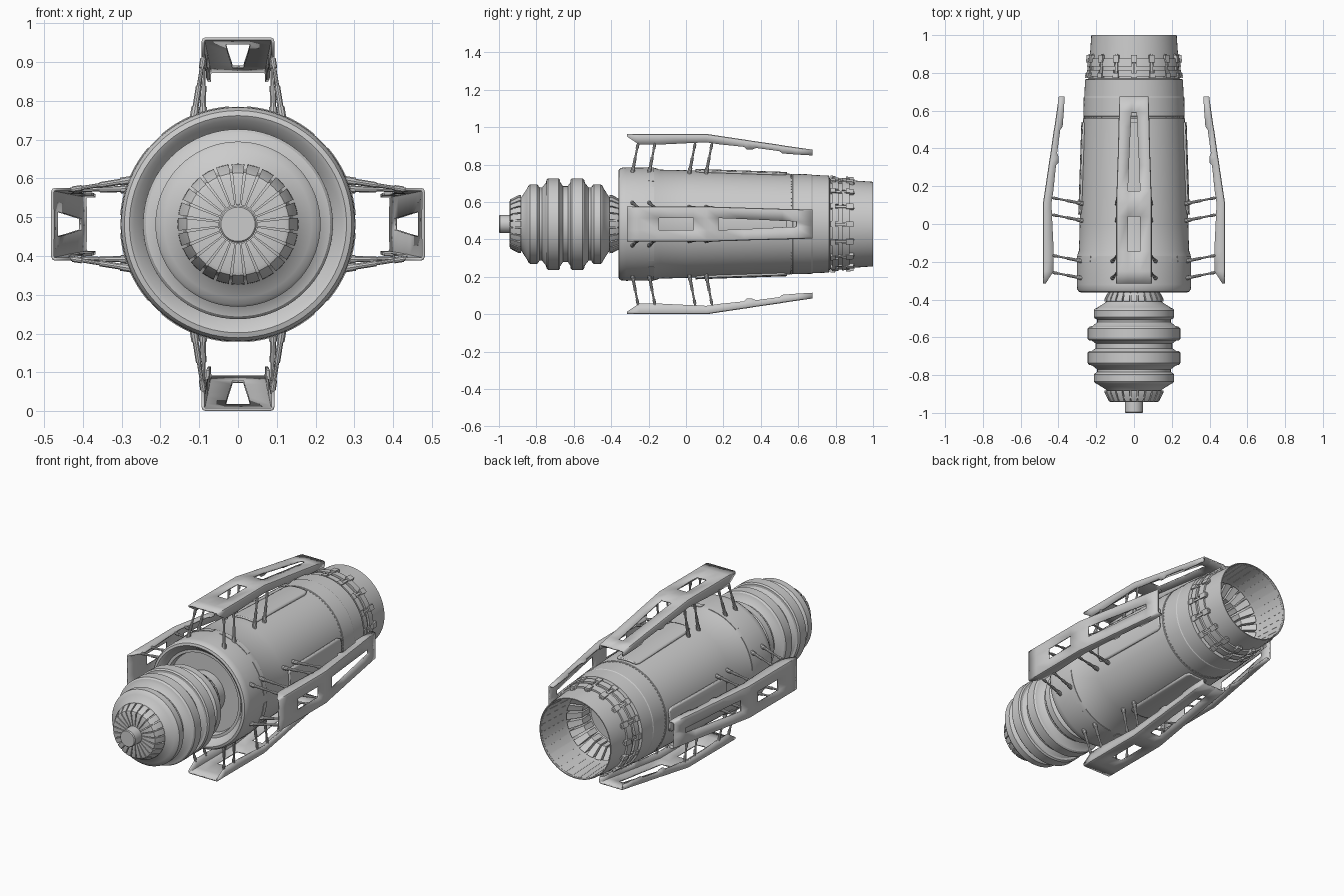
import bpy, bmesh, math
from mathutils import Matrix, Vector

if "Cube" in bpy.data.objects:
    bpy.data.objects.remove(bpy.data.objects["Cube"])

C = 0.482          # height of the long axis (axis runs along y)
TAU = 2 * math.pi


def make(name, bm):
    bmesh.ops.remove_doubles(bm, verts=bm.verts, dist=1e-5)
    bmesh.ops.recalc_face_normals(bm, faces=bm.faces)
    me = bpy.data.meshes.new(name)
    bm.to_mesh(me)
    bm.free()
    ob = bpy.data.objects.new(name, me)
    bpy.context.collection.objects.link(ob)
    return ob


def spans(n, fill, offset=0.0):
    """n evenly spaced angle ranges, each filling part of its pitch"""
    p = TAU / n
    return [((i + offset - fill / 2) * p, (i + offset + fill / 2) * p) for i in range(n)]


def sweep(name, prof, ranges=((0, TAU),), steps=72, closed=False):
    """turn a (y, radius) profile about the axis over each angle range"""
    bm = bmesh.new()
    m = len(prof)
    for a0, a1 in ranges:
        rows = []
        for i in range(steps + 1):
            a = a0 + (a1 - a0) * i / steps
            rows.append([bm.verts.new((r * math.sin(a), y, C + r * math.cos(a))) for y, r in prof])
        for A, B in zip(rows, rows[1:]):
            for j in range(m if closed else m - 1):
                k = (j + 1) % m
                bm.faces.new((A[j], A[k], B[k], B[j]))
        if closed and a1 - a0 < TAU - 0.001:
            bm.faces.new(rows[0])
            bm.faces.new(rows[-1][::-1])
    return make(name, bm)


def band(name, y0, y1, r0, r1, ranges, steps=3, depth=0.02):
    """curved blocks lying on the round body"""
    return sweep(name, [(y0, r0 - depth), (y0, r0), (y1, r1), (y1, r1 - depth)], ranges, steps, True)


# main housing with front recess, tapered body and open rear nozzle
sweep("main_housing", [
    (-0.29, 0.10), (-0.29, 0.225), (-0.325, 0.23), (-0.325, 0.245), (-0.355, 0.268),
    (-0.362, 0.28), (-0.358, 0.293), (-0.345, 0.301), (-0.32, 0.303), (-0.19, 0.302),
    (-0.165, 0.30), (-0.14, 0.291), (0.0, 0.288), (0.558, 0.269), (0.56, 0.266),
    (0.57, 0.266), (0.572, 0.268), (0.67, 0.266), (0.675, 0.263), (0.765, 0.259),
    (0.77, 0.241), (0.90, 0.233), (1.0, 0.226), (1.0, 0.221), (0.80, 0.212), (0.74, 0.205)], steps=80)
band("rivet_line", 0.562, 0.568, 0.2685, 0.2685, spans(80, 0.45), 1)
band("front_collar_seam", -0.20, -0.17, 0.305, 0.3035, spans(8, 0.8, 0.5), 10)

# inner nozzle: sloped ring, petals and end disc
sweep("nozzle_inner_wall", [(0.74, 0.205), (0.72, 0.19), (0.66, 0.14), (0.66, 0.0)])
sweep("nozzle_petals", [(0.73, 0.20), (0.80, 0.195), (0.74, 0.14), (0.67, 0.14)],
      spans(24, 0.75), 2, True)
band("nozzle_staves", 0.80, 0.99, 0.214, 0.2225, spans(32, 0.9), 2, 0.003)

# nozzle bands and clips
band("nozzle_band_front", 0.78, 0.815, 0.252, 0.250, spans(16, 0.72, 0.5), 5)
band("nozzle_band_rear", 0.835, 0.875, 0.248, 0.244, spans(16, 0.8, 0.5), 5)
band("nozzle_clips", 0.772, 0.90, 0.250, 0.240, spans(16, 0.13), 2)
band("clip_heads_front", 0.772, 0.80, 0.260, 0.257, spans(16, 0.3), 2)
band("clip_heads_rear", 0.855, 0.895, 0.254, 0.251, spans(16, 0.3), 2)

# ribbed intake: a half profile mirrored about its middle
MID = -0.645
half = [(0.0, 0.203), (0.013, 0.203), (0.028, 0.225), (0.028, 0.238), (0.036, 0.245),
        (0.092, 0.245), (0.10, 0.238), (0.105, 0.22), (0.125, 0.195), (0.138, 0.195),
        (0.146, 0.208), (0.152, 0.213), (0.188, 0.213), (0.197, 0.206), (0.205, 0.19),
        (0.232, 0.148), (0.24, 0.142)]
rib = [(MID - d, r) for d, r in reversed(half)] + [(MID + d, r) for d, r in half[1:]]
sweep("ribbed_intake", rib)

# petalled caps at both ends of the intake
for name, s in (("front", -1), ("rear", 1)):
    P = lambda d: MID + s * d
    sweep(name + "_cap_core", [(P(0.23), 0.145), (P(0.28), 0.135), (P(0.287), 0.12), (P(0.287), 0.04)])
    sweep(name + "_cap_petals", [(P(0.236), 0.14), (P(0.236), 0.156), (P(0.25), 0.155),
                                 (P(0.294), 0.132), (P(0.298), 0.122), (P(0.295), 0.05),
                                 (P(0.28), 0.05), (P(0.275), 0.12)], spans(24, 0.82), 2, True)
sweep("front_shaft", [(-0.91, 0.0), (-0.91, 0.048), (-0.995, 0.048), (-1.0, 0.044), (-1.0, 0.0)], steps=32)
sweep("drive_shaft", [(-0.37, 0.0), (-0.37, 0.12), (-0.27, 0.12), (-0.27, 0.0)], steps=48)


def turn(k):
    t = Matrix.Translation((0, 0, C))
    return t @ Matrix.Rotation(k * math.pi / 2, 4, 'Y') @ t.inverted()


def rod(bm, a, b, r):
    a, b = Vector(a), Vector(b)
    d = b - a
    mat = Matrix.Translation((a + b) / 2) @ d.to_track_quat('Z', 'Y').to_matrix().to_4x4()
    bmesh.ops.create_cone(bm, cap_ends=True, segments=10, radius1=r, radius2=r,
                          depth=d.length, matrix=mat)


# stations along a shield: y, outer radius, flange lower edge, half width, half slot width
stations = [(-0.315, 0.482, 0.468, 0.094, 0.032), (-0.25, 0.482, 0.425, 0.094, 0.032),
            (-0.145, 0.482, 0.425, 0.094, 0.032), (0.04, 0.482, 0.434, 0.094, 0.032),
            (0.11, 0.482, 0.437, 0.094, 0.032), (0.175, 0.472, 0.427, 0.092, 0.032),
            (0.31, 0.452, 0.413, 0.088, 0.027), (0.325, 0.450, 0.399, 0.087, 0.026),
            (0.355, 0.445, 0.399, 0.086, 0.025), (0.375, 0.442, 0.407, 0.086, 0.024),
            (0.50, 0.424, 0.390, 0.082, 0.018), (0.515, 0.421, 0.378, 0.082, 0.017),
            (0.59, 0.410, 0.372, 0.080, 0.014), (0.675, 0.398, 0.367, 0.077, 0.014)]
names = ["top", "right", "bottom", "left"]

for k, side in enumerate(names):
    # channel-shaped shield with two slots
    bm = bmesh.new()
    rows = []
    for y, r, low, w, s in stations:
        right = [(s, r), (w - 0.01, r), (w - 0.003, r - 0.003), (w, r - 0.01), (w, low)]
        pts = [(-x, z) for x, z in reversed(right)] + right
        rows.append([bm.verts.new((x, y, C + z)) for x, z in pts])
    for i, (A, B) in enumerate(zip(rows, rows[1:])):
        slot = i == 2 or 5 <= i <= 11
        for j in range(9):
            if not (slot and j == 4):
                bm.faces.new((A[j], A[j + 1], B[j + 1], B[j]))
    bm.transform(turn(k))
    ob = make(side + "_shield", bm)
    # point the skin outward so the thickness grows inward
    out = turn(k).to_3x3() @ Vector((0, 0, 1))
    web = max(ob.data.polygons, key=lambda p: abs(p.normal.dot(out)))
    if web.normal.dot(out) < 0:
        ob.data.flip_normals()
    mod = ob.modifiers.new("thickness", 'SOLIDIFY')
    mod.thickness = 0.008
    mod.offset = -1

    # telescopic struts: splayed front pairs and straight middle pairs
    bm = bmesh.new()
    for y, foot in ((-0.255, 0.115), (-0.165, 0.115), (0.05, 0.091), (0.14, 0.091)):
        for sx in (-1, 1):
            a = Vector((sx * 0.088, y, C + 0.437))
            b = Vector((sx * foot, y - 0.033, C + 0.268))
            rod(bm, a, b, 0.0055)
            rod(bm, a.lerp(b, 0.48), b, 0.008)
            rod(bm, a.lerp(b, 0.06), a.lerp(b, 0.2), 0.008)
            rod(bm, a.lerp(b, 0.8), b, 0.011)
    bm.transform(turn(k))
    make(side + "_struts", bm)

    # rounded raised panel on the body under the shield
    bm = bmesh.new()
    rows = []
    for y, w in ((0.10, 0.17), (0.106, 0.22), (0.125, 0.25), (0.565, 0.25), (0.584, 0.22), (0.59, 0.17)):
        y -= 0.05
        r = 0.288 - 0.034 * y + 0.004
        ang = [k * math.pi / 2 + w * (i / 5 - 1) for i in range(11)]
        rows.append([bm.verts.new((r * math.sin(a), y, C + r * math.cos(a))) for a in ang])
    for A, B in zip(rows, rows[1:]):
        for j in range(10):
            bm.faces.new((A[j], A[j + 1], B[j + 1], B[j]))
    ob = make(side + "_body_panel", bm)
    mod = ob.modifiers.new("thickness", 'SOLIDIFY')
    mod.thickness = 0.01
    mod.offset = 0

# smooth shading with sharp edges kept
bpy.ops.object.select_all(action='SELECT')
bpy.context.view_layer.objects.active = bpy.context.selected_objects[0]
bpy.ops.object.shade_smooth_by_angle(angle=math.radians(28))
